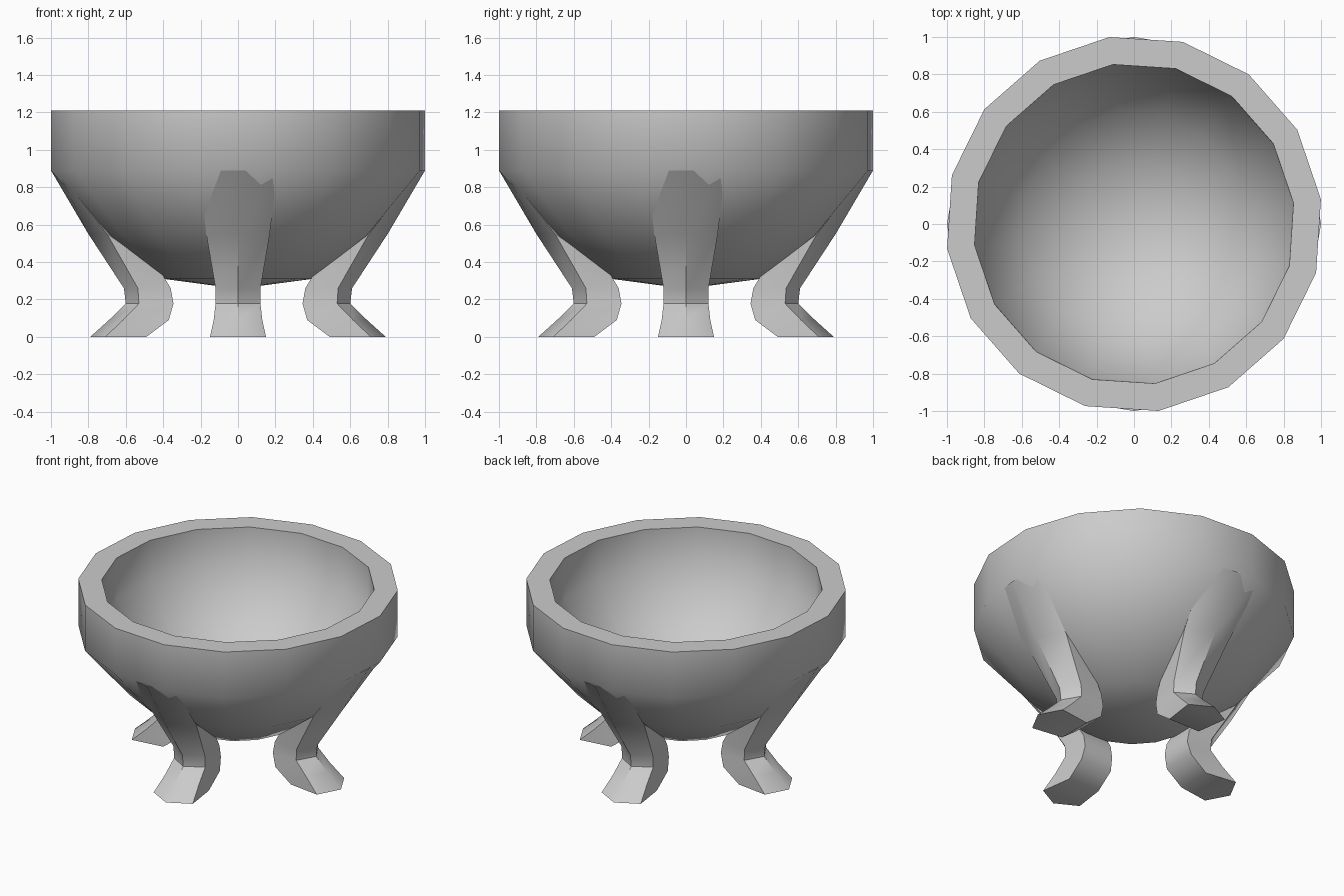
import bpy, bmesh, math
from mathutils import Matrix

if "Cube" in bpy.data.objects:
    bpy.data.objects.remove(bpy.data.objects["Cube"])


def finish(bm, name, angle):
    bmesh.ops.recalc_face_normals(bm, faces=bm.faces)
    mesh = bpy.data.meshes.new(name)
    bm.to_mesh(mesh)
    bm.free()
    ob = bpy.data.objects.new(name, mesh)
    bpy.context.collection.objects.link(ob)
    bpy.ops.object.select_all(action='DESELECT')
    ob.select_set(True)
    bpy.context.view_layer.objects.active = ob
    bpy.ops.object.shade_smooth_by_angle(angle=math.radians(angle))
    return ob


def bridge(bm, rings):
    for a, b in zip(rings, rings[1:]):
        n = len(a)
        for i in range(n):
            j = (i + 1) % n
            bm.faces.new((a[i], a[j], b[j], b[i]))


# Bowl: 16-sided lathe, from outer bottom over the rim to the inner bottom
SIDES = 16
OFFSET = math.radians(7.5)
profile = [(0.4, 0.31), (0.71, 0.54), (1.008, 0.89), (1.008, 1.21),
           (0.86, 1.21), (0.855, 0.93), (0.6, 0.63), (0.34, 0.44)]
bm = bmesh.new()
rings = []
for r, z in profile:
    rings.append([bm.verts.new((r * math.cos(OFFSET + 2 * math.pi * i / SIDES),
                                r * math.sin(OFFSET + 2 * math.pi * i / SIDES), z))
                  for i in range(SIDES)])
bridge(bm, rings)
for ring, z in ((rings[0], 0.257), (rings[-1], 0.40)):
    centre = bm.verts.new((0, 0, z))
    for i in range(SIDES):
        bm.faces.new((ring[i], ring[(i + 1) % SIDES], centre))
finish(bm, "bowl", 42)

# Legs: pentagonal sections with a ridge pointing outwards
# (front z, ridge x, side x, back x, back z, half width)
sections = [(0.0, 0.79, 0.71, 0.49, 0.0, 0.15),
            (0.09, 0.69, 0.615, 0.37, 0.09, 0.13),
            (0.178, 0.60, 0.53, 0.345, 0.178, 0.12),
            (0.26, 0.61, 0.535, 0.36, 0.26, 0.12),
            (0.55, 0.80, 0.70, 0.42, 0.36, 0.17),
            (0.89, 1.0, 0.965, 0.93, 0.89, 0.21)]
for k, side in enumerate(("right", "back", "left", "front")):
    bm = bmesh.new()
    rings = []
    for z, ridge, edge, back, bz, w in sections:
        pts = [(ridge, 0, z), (edge, w, z), (back, min(w, 0.13) * 0.92, bz),
               (back, -min(w, 0.13) * 0.92, bz), (edge, -w, z)]
        rings.append([bm.verts.new(p) for p in pts])
    bridge(bm, rings)
    bm.faces.new(rings[0])
    bm.faces.new(rings[-1])
    bmesh.ops.rotate(bm, verts=bm.verts, cent=(0, 0, 0),
                     matrix=Matrix.Rotation(k * math.pi / 2, 3, 'Z'))
    finish(bm, side + "_leg", 42)
